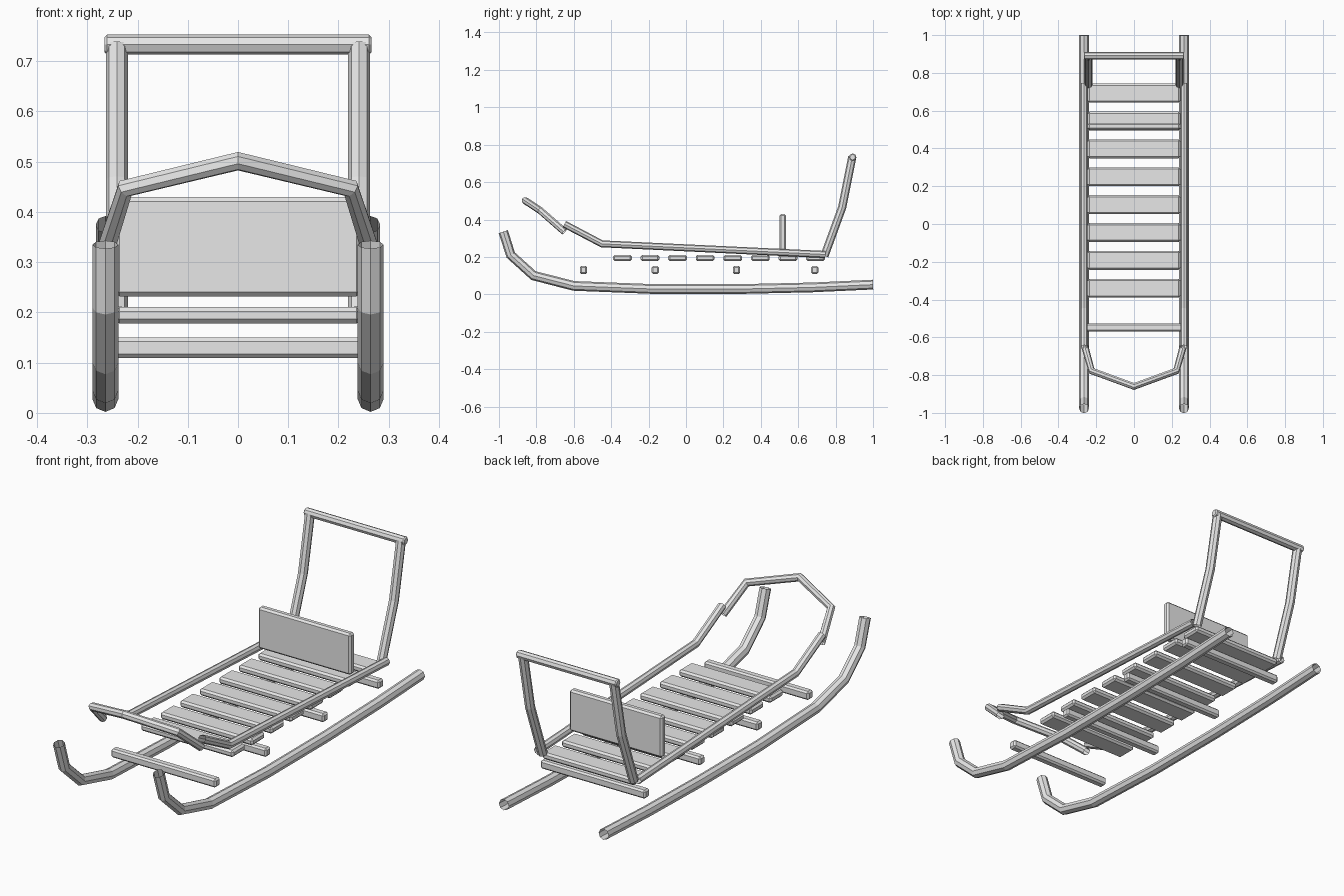
import bpy

cube = bpy.data.objects.get("Cube")
if cube:
    bpy.data.objects.remove(cube, do_unlink=True)

# One plain grey for the whole sled
grey = bpy.data.materials.new("light_grey")
grey.use_nodes = True
grey.diffuse_color = (0.8, 0.8, 0.8, 1)
bsdf = next(n for n in grey.node_tree.nodes if n.type == "BSDF_PRINCIPLED")
bsdf.inputs["Base Color"].default_value = (0.8, 0.8, 0.8, 1)


def tube(name, points, radius):
    """Open-ended eight-sided tube along a straight-segment path."""
    curve = bpy.data.curves.new(name, "CURVE")
    curve.dimensions = "3D"
    curve.bevel_depth = radius
    curve.bevel_resolution = 2
    spline = curve.splines.new("POLY")
    spline.points.add(len(points) - 1)
    for point, co in zip(spline.points, points):
        point.co = (*co, 1)
    spline.use_smooth = False
    curve.materials.append(grey)
    obj = bpy.data.objects.new(name, curve)
    bpy.context.collection.objects.link(obj)
    return obj


def chamfer(obj, width):
    mod = obj.modifiers.new("chamfer", "BEVEL")
    mod.width = width
    mod.segments = 1
    mod.limit_method = "ANGLE"
    mod.angle_limit = 1.0
    obj.data.materials.append(grey)


def board(name, center, size, bevel):
    """Chamfered plank."""
    bpy.ops.mesh.primitive_cube_add(size=1, location=center)
    obj = bpy.context.object
    obj.name = name
    for v in obj.data.vertices:
        v.co = [c * s for c, s in zip(v.co, size)]
    chamfer(obj, bevel)
    return obj


# Side profiles as (y, z)
runner_path = [(-0.977, 0.335), (-0.937, 0.21), (-0.815, 0.1), (-0.6, 0.045),
               (-0.165, 0.028), (0.275, 0.028), (0.675, 0.037), (1.0, 0.052)]
rail_path = [(-0.65, 0.375), (-0.45, 0.27), (0.745, 0.213)]
handle_path = [(0.74, 0.205), (0.835, 0.465), (0.889, 0.735)]

# Paired runners, rails and handle uprights
for side, sign in (("left", 1), ("right", -1)):
    for part, x, path, radius in (("runner", 0.264, runner_path, 0.026),
                                  ("side_rail", 0.264, rail_path, 0.019),
                                  ("handle_upright", 0.241, handle_path, 0.022)):
        tube(f"{side}_{part}", [(sign * x, y, z) for y, z in path], radius)

# Front bow
half = [(0.26, -0.65, 0.335), (0.224, -0.778, 0.447)]
bow = half + [(0, -0.86, 0.501)] + [(-x, y, z) for x, y, z in reversed(half)]
tube("front_bow", bow, 0.019)

# Handle crossbar with closed chamfered ends
bpy.ops.mesh.primitive_cylinder_add(vertices=8, radius=0.02, depth=0.532,
                                    location=(0, 0.891, 0.733),
                                    rotation=(0, 1.5708, 0))
bar = bpy.context.object
bar.name = "handle_crossbar"
chamfer(bar, 0.005)
bar.modifiers["chamfer"].angle_limit = 1.2

# Deck slats
for i in range(8):
    board(f"deck_slat_{i + 1}", (0, -0.34 + i * 0.1475, 0.194),
          (0.49, 0.1, 0.033), 0.009)

# Cross beams below the deck
for i, y in enumerate((-0.548, -0.165, 0.27, 0.688)):
    board(f"cross_beam_{i + 1}", (0, y, 0.13), (0.555, 0.04, 0.041), 0.008)

# Backrest board
board("backrest", (0, 0.517, 0.331), (0.49, 0.035, 0.198), 0.009)
